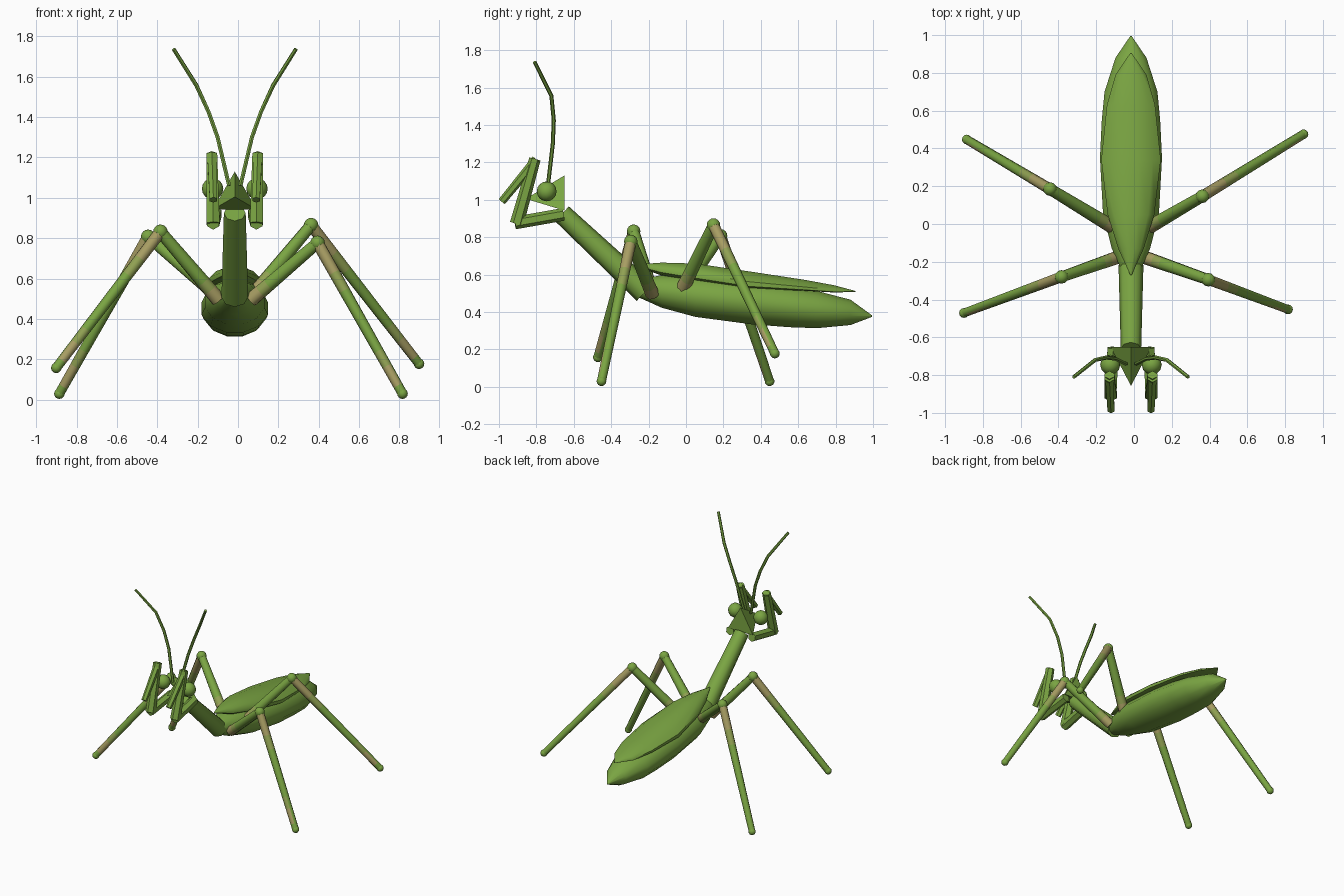
import bpy, bmesh, math
from mathutils import Vector

if "Cube" in bpy.data.objects:
    bpy.data.objects.remove(bpy.data.objects["Cube"])

CX = -0.016  # body centre line


def material(name, rgb):
    m = bpy.data.materials.new(name)
    m.diffuse_color = (*rgb, 1)
    m.use_nodes = True
    m.node_tree.nodes["Principled BSDF"].inputs["Base Color"].default_value = m.diffuse_color
    return m


GREEN = material("leaf_green", (0.195, 0.375, 0.055))
OLIVE = material("olive", (0.28, 0.355, 0.085))
TAN = material("dry_tan", (0.39, 0.34, 0.125))


def finish(name, bm, smooth=True):
    bmesh.ops.recalc_face_normals(bm, faces=bm.faces[:])
    me = bpy.data.meshes.new(name)
    bm.to_mesh(me)
    bm.free()
    ob = bpy.data.objects.new(name, me)
    bpy.context.collection.objects.link(ob)
    for m in (GREEN, OLIVE, TAN):
        me.materials.append(m)
    if smooth:
        bpy.ops.object.select_all(action='DESELECT')
        ob.select_set(True)
        bpy.context.view_layer.objects.active = ob
        bpy.ops.object.shade_smooth_by_angle(angle=math.radians(50))
    return ob


def loft(rings, mats=None):
    """Skin a list of point rings, closing both ends."""
    bm = bmesh.new()
    rows = [[bm.verts.new(p) for p in r] for r in rings]
    n = len(rows[0])
    for k, (a, b) in enumerate(zip(rows, rows[1:])):
        for i in range(n):
            j = (i + 1) % n
            f = bm.faces.new((a[i], a[j], b[j], b[i]))
            f.material_index = mats[k] if mats else 0
    bm.faces.new(rows[0][::-1])
    bm.faces.new(rows[-1])
    return bm


def tube(name, path, radii, sides=8, mats=None, smooth=True):
    path = [Vector(p) for p in path]
    rings = []
    for i, p in enumerate(path):
        d = (path[min(i + 1, len(path) - 1)] - path[max(i - 1, 0)]).normalized()
        u = d.cross(Vector((1, 0, 0))).normalized()
        v = d.cross(u)
        rings.append([p + radii[i] * (u * math.cos(t) + v * math.sin(t))
                      for t in (math.tau * k / sides for k in range(sides))])
    return finish(name, loft(rings, mats), smooth)


def ball(name, centre, r):
    bm = bmesh.new()
    bmesh.ops.create_uvsphere(bm, u_segments=12, v_segments=8, radius=r)
    bmesh.ops.translate(bm, vec=centre, verts=bm.verts[:])
    return finish(name, bm)


def hull(name, stations, sides, arch=0.0):
    """Body shell from (y, half width, centre z, half height) stations."""
    rings = []
    for y, w, z, h in stations:
        ring = []
        for k in range(sides):
            t = math.tau * (k + 0.5) / sides
            c = math.cos(t)
            ring.append((CX + w * c, y, z + h * math.sin(t) - arch * w * c * c))
        rings.append(ring)
    return finish(name, loft(rings))


# Abdomen and folded wings
hull("abdomen", [(-0.25, 0.05, 0.525, 0.05), (-0.13, 0.105, 0.51, 0.09),
                 (0.05, 0.153, 0.485, 0.115), (0.35, 0.17, 0.452, 0.122),
                 (0.55, 0.16, 0.43, 0.115), (0.70, 0.145, 0.413, 0.103),
                 (0.88, 0.085, 0.398, 0.07), (0.995, 0.004, 0.378, 0.004)], 12)
hull("wings", [(-0.27, 0.004, 0.65, 0.004), (-0.13, 0.07, 0.63, 0.036),
               (0.05, 0.128, 0.612, 0.05), (0.34, 0.163, 0.572, 0.048),
               (0.63, 0.132, 0.545, 0.03), (0.79, 0.085, 0.525, 0.02),
               (0.905, 0.004, 0.51, 0.003)], 12, 0.15)

# Thorax
tube("thorax", [(CX, -0.218, 0.508), (CX, -0.663, 0.925)], [0.066, 0.054])

# Head: three-sided cone pointing forward
bm = bmesh.new()
base = [bm.verts.new((CX + 0.125 * math.sin(a), -0.65, 1.005 + 0.125 * math.cos(a)))
        for a in (0, math.tau / 3, 2 * math.tau / 3)]
tip = bm.verts.new((CX, -0.857, 1.005))
bm.faces.new(base)
for i in range(3):
    bm.faces.new((base[i], base[(i + 1) % 3], tip))
finish("head", bm, smooth=False)

# Paired head parts and grasping forelegs
for s, side in ((-1, "left"), (1, "right")):
    def at(dx, y, z):
        return (CX + s * dx, y, z)
    ball(f"eye_{side}", at(0.11, -0.745, 1.045), 0.053)
    tube(f"antenna_{side}",
         [at(0.028, -0.74, 1.06), at(0.085, -0.712, 1.30), at(0.13, -0.707, 1.426),
          at(0.19, -0.72, 1.557), at(0.303, -0.81, 1.737)],
         [0.011, 0.011, 0.011, 0.011, 0.010], 6)
    tube(f"foreleg_base_{side}", [at(0.095, -0.655, 0.922), at(0.107, -0.915, 0.876)],
         [0.034, 0.034], 6, smooth=False)
    tube(f"foreleg_upper_{side}", [at(0.107, -0.905, 0.872), at(0.114, -0.808, 1.218)],
         [0.037, 0.031], 6, smooth=False)
    tube(f"foreleg_claw_{side}", [at(0.114, -0.80, 1.215), at(0.106, -0.985, 0.99)],
         [0.026, 0.021], 6, smooth=False)

# Walking legs: hip, knee, foot
LEGS = {
    "rear_right": ((0.075, -0.02, 0.52), (0.362, 0.147, 0.865), (0.897, 0.475, 0.178)),
    "rear_left": ((-0.107, -0.02, 0.52), (-0.445, 0.185, 0.807), (-0.885, 0.447, 0.03)),
    "front_right": ((0.065, -0.18, 0.495), (0.394, -0.295, 0.777), (0.815, -0.452, 0.03)),
    "front_left": ((-0.097, -0.18, 0.495), (-0.384, -0.28, 0.832), (-0.90, -0.471, 0.158)),
}


def limb(name, a, b, r0, r1, cuts, mats):
    a, b = Vector(a), Vector(b)
    return tube(name, [a.lerp(b, t) for t in cuts],
                [r0 + (r1 - r0) * t for t in cuts], 8, mats)


for pos, (hip, knee, foot) in LEGS.items():
    limb(f"{pos}_thigh", hip, knee, 0.037, 0.03, (0, 0.15, 0.27, 1), (2, 1, 0))
    shin = limb(f"{pos}_shin", knee, foot, 0.03, 0.024,
                (0, 0.2, 0.32, 0.72, 0.82, 0.95, 1), (2, 1, 0, 1, 2, 0))
    # the lower tan patch only shows on the forward side
    k, f = Vector(knee), Vector(foot)
    for p in shin.data.polygons:
        t = (p.center - k).dot(f - k) / (f - k).length_squared
        if t > 0.5 and p.normal.y > -0.35:
            p.material_index = 0
    ball(f"{pos}_knee", knee, 0.036)
    ball(f"{pos}_foot", foot, 0.026)
